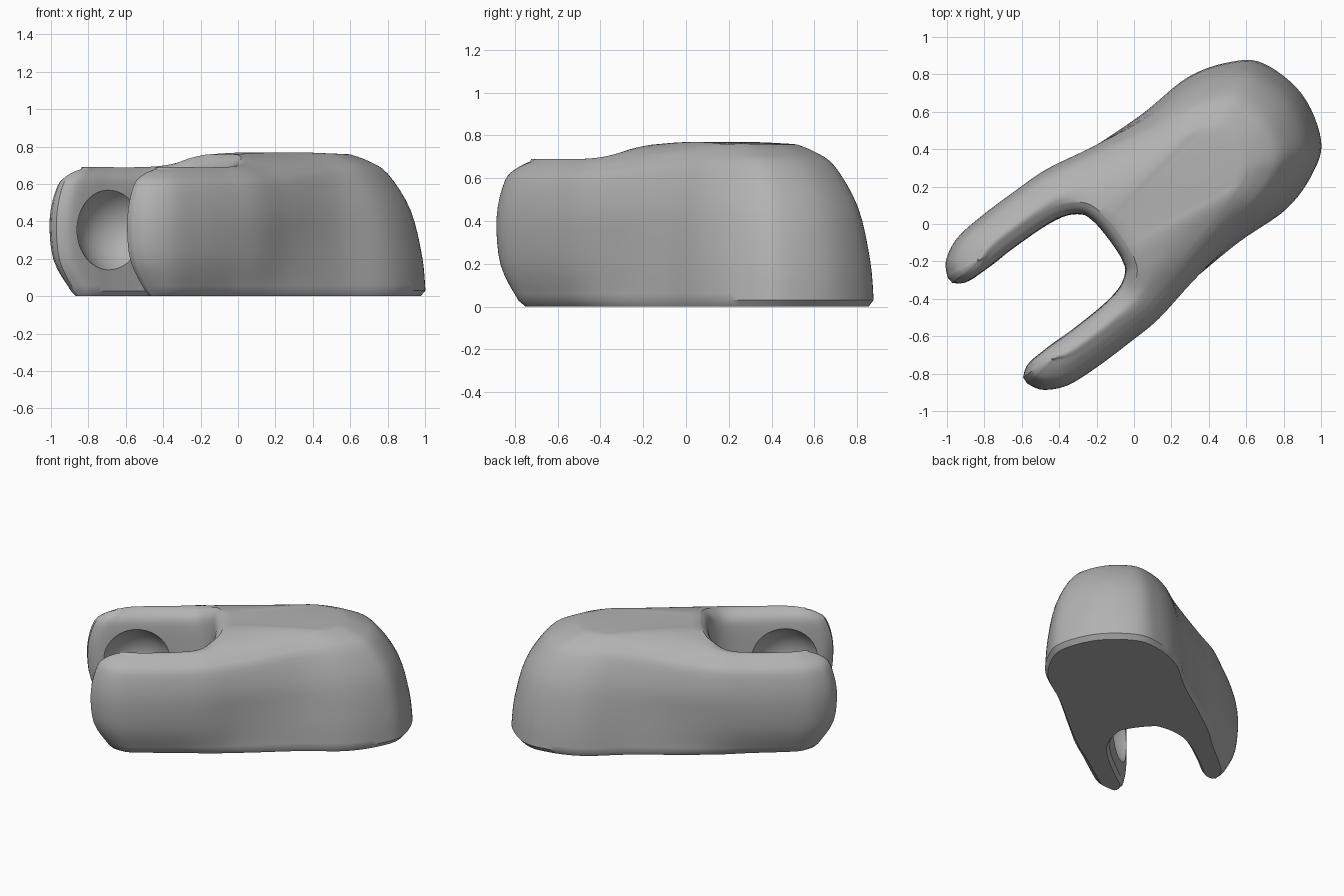
import bpy, bmesh, math
from mathutils import Vector, Matrix

if "Cube" in bpy.data.objects:
    bpy.data.objects.remove(bpy.data.objects["Cube"], do_unlink=True)


def spline(points, steps):
    """Smooth curve through a list of tuples of any length."""
    pts = [points[0]] + points + [points[-1]]
    out = []
    for a, b, c, d in zip(pts, pts[1:], pts[2:], pts[3:]):
        for i in range(steps):
            t = i / steps
            out.append(tuple(
                q + 0.5 * t * (r - p + t * (2*p - 5*q + 4*r - s + t * (3*(q - r) + s - p)))
                for p, q, r, s in zip(a, b, c, d)))
    return out + [points[-1]]


# Stations from one jaw tip to the middle of the head: outer u, outer v,
# slot u, slot v, outer height, slot height, head shape, foot shape, tip shape
half = [
    (-.968, .355, -.965, .315, .69, .69, 0, 0, 1),
    (-.92, .432, -.905, .275, .69, .69, 0, 0, .88),
    (-.80, .492, -.79, .265, .69, .69, 0, 0, .5),
    (-.62, .508, -.62, .268, .69, .69, 0, 0, .1),
    (-.40, .508, -.40, .262, .69, .69, 0, .1, 0),
    (-.20, .500, -.27, .240, .695, .70, 0, .35, 0),
    (.05, .460, -.19, .190, .705, .745, .15, .75, 0),
    (.38, .430, -.165, .13, .745, .765, .6, 1, 0),
    (.70, .440, -.158, .085, .77, .77, .95, 1, 0),
    (.93, .370, -.156, .05, .77, .77, 1, 1, 0),
    (1.07, .255, -.155, .025, .77, .77, 1, 1, 0),
    (1.135, 0, -.155, 0, .77, .77, 1, 1, 0),
]
other = [(a, -b, c, -d, *rest) for a, b, c, d, *rest in half[-2::-1]]
stations = spline(half + other, 6)

# Wall profile: height fraction, jaw inset, head inset as a share of its radius,
# slot inset, undercut of the slot end, tip setback
profile = [
    (0, .10, .035, .02, .08, .15),
    (.04, .07, 0, 0, .08, .12),
    (.28, .015, .025, 0, .04, .02),
    (.6, 0, .11, 0, 0, 0),
    (.85, .03, .275, .005, 0, .04),
    (.94, .08, .42, .025, 0, .10),
    (.985, .125, .55, .065, 0, .18),
]
levels = profile[:1] + spline(profile[1:], 4)
n = len(levels)
TOP = 12

bm = bmesh.new()
rings = []
for s in stations:
    o, i = Vector(s[:2]), Vector(s[2:4])
    h_out, h_in, head, foot, tip = s[4:]
    across = (i - o).normalized()
    fit = min(1, (o - i).length / .24)
    to_core = Vector((min(o.x, .35), 0)) - o
    wall, slot = [], []
    for f, jaw_in, head_in, slot_in, undercut, back in levels:
        shift = Vector((back * tip, 0))
        w = foot + (head - foot) * min(1, f / .6)
        a = o + across * fit * jaw_in * (1 - w) + to_core * head_in * w + shift
        b = i - across * (fit * slot_in + undercut * head) + shift
        wall.append((a.x, a.y, f * h_out))
        slot.append((b.x, b.y, f * h_in))
    crown = []
    a, b = Vector(wall[-1]), Vector(slot[-1])
    for k in range(1, TOP):
        p = a.lerp(b, k / TOP)
        p.z += .01 * math.sin(math.pi * k / TOP)
        crown.append(tuple(p))
    rings.append([bm.verts.new(p) for p in wall + crown + slot[::-1]])

# Skin between the rings
size = len(rings[0])
for r, q in zip(rings, rings[1:]):
    for j in range(size):
        k = (j + 1) % size
        bm.faces.new((r[j], r[k], q[k], q[j]))
# Jaw ends
for r in (rings[0], rings[-1]):
    for j in range(n - 1):
        bm.faces.new((r[j], r[j + 1], r[size - 2 - j], r[size - 1 - j]))
    bm.faces.new(r[n - 1:size - n + 1])
bmesh.ops.recalc_face_normals(bm, faces=bm.faces)
mesh = bpy.data.meshes.new("clamp_body")
bm.to_mesh(mesh)
bm.free()
body = bpy.data.objects.new("clamp_body", mesh)
bpy.context.collection.objects.link(body)

grey = bpy.data.materials.new("plain_grey")
grey.use_nodes = True
grey.diffuse_color = (.45, .45, .45, 1)
grey.node_tree.nodes["Principled BSDF"].inputs["Base Color"].default_value = (.45, .45, .45, 1)
mesh.materials.append(grey)

# Round sockets inside both jaws
radius, depth = .253, .12
for side in (1, -1):
    bpy.ops.mesh.primitive_uv_sphere_add(
        segments=64, ring_count=32, radius=radius,
        location=(-.65, side * (.266 + depth - radius), .355))
    ball = bpy.context.object
    ball.name = "socket_cutter"
    ball.hide_render = True
    ball.data.materials.append(grey)
    cut = body.modifiers.new("socket", 'BOOLEAN')
    cut.operation = 'DIFFERENCE'
    cut.solver = 'EXACT'
    cut.object = ball
    bpy.ops.object.select_all(action='DESELECT')
    bpy.context.view_layer.objects.active = body
    body.select_set(True)
    bpy.ops.object.modifier_apply(modifier=cut.name)
    bpy.data.objects.remove(ball, do_unlink=True)

# Turn to the diagonal
body.data.transform(Matrix.Rotation(math.atan2(.6, .8), 4, 'Z') @ Matrix.Translation((0, .015, 0)))
bpy.ops.object.shade_smooth_by_angle(angle=math.radians(35))
